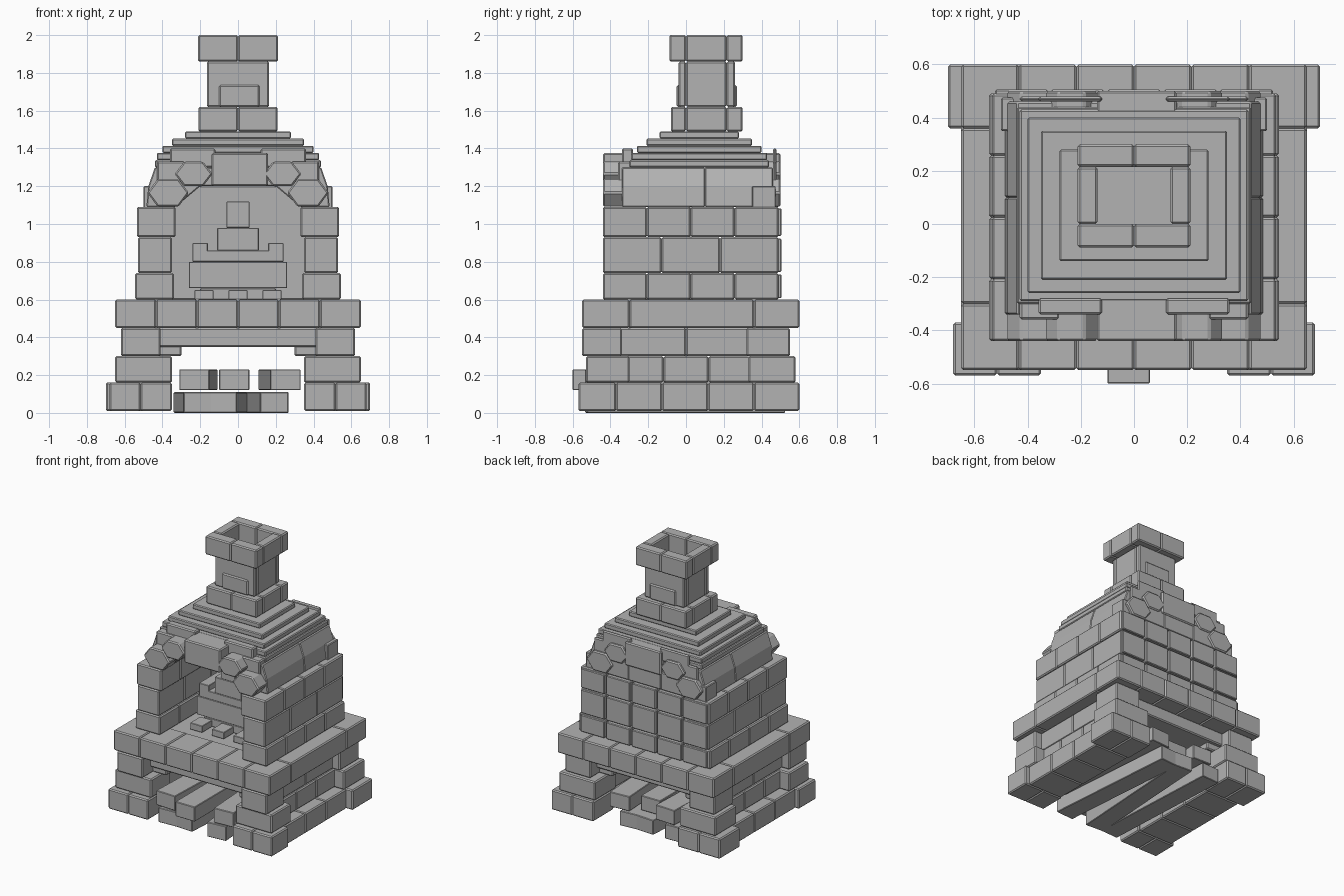
import bpy
import bmesh
from math import cos, sin, pi
from mathutils import Matrix, Vector

cube = bpy.data.objects.get("Cube")
if cube:
    bpy.data.objects.remove(cube)

stone = bpy.data.materials.new("grey stone")
stone.use_nodes = True
GREY = (.45, .45, .45, 1)
stone.diffuse_color = GREY
stone.node_tree.nodes["Principled BSDF"].inputs["Base Color"].default_value = GREY

# Heights where the main stages meet
FOOT, PILLAR, TABLE, HEARTH, SPRING, CROWN = .16, .3, .45, .6, 1.09, 1.3
ROOF, SHAFT, CAP, TOP = 1.49, 1.62, 1.86, 2


class Part:
    """Collects stones into one mesh object, with worn edges."""

    def __init__(self, name):
        self.name = name
        self.bm = bmesh.new()

    def prism(self, outline, y):
        # (x, z) outline pushed along y
        front, back = y
        face = self.bm.faces.new([self.bm.verts.new((px, front, pz)) for px, pz in outline])
        moved = bmesh.ops.extrude_face_region(self.bm, geom=[face])["geom"]
        verts = [v for v in moved if isinstance(v, bmesh.types.BMVert)]
        bmesh.ops.translate(self.bm, verts=verts, vec=Vector((0, back - front, 0)))
        return list(face.verts) + verts

    def box(self, x, y, z):
        left, right = x
        low, high = z
        return self.prism([(left, low), (right, low), (right, high), (left, high)], y)

    def bricks(self, x, y, z, across=1, deep=1):
        # equal stones filling one course
        width, depth = (x[1] - x[0]) / across, (y[1] - y[0]) / deep
        for i in range(across):
            for j in range(deep):
                left, front = x[0] + i * width, y[0] + j * depth
                self.box((left, left + width), (front, front + depth), z)

    def pair(self, x, y, z, across=1, deep=1):
        # the same stones on both sides
        inner, outer = x
        self.bricks((inner, outer), y, z, across, deep)
        self.bricks((-outer, -inner), y, z, across, deep)

    def ring(self, outer, hole, y, hole_y, z, across):
        # hollow square course
        self.bricks((-outer, outer), (y[0], hole_y[0]), z, across)
        self.bricks((-outer, outer), (hole_y[1], y[1]), z, across)
        self.pair((hole, outer), hole_y, z)

    def done(self, bevel=.008):
        bmesh.ops.recalc_face_normals(self.bm, faces=self.bm.faces)
        mesh = bpy.data.meshes.new(self.name)
        self.bm.to_mesh(mesh)
        self.bm.free()
        mesh.materials.append(stone)
        obj = bpy.data.objects.new(self.name, mesh)
        bpy.context.collection.objects.link(obj)
        worn = obj.modifiers.new("worn edges", "BEVEL")
        worn.width = bevel
        worn.segments = 1


# Foot course: corner stones and side runs
part = Part("foot_course")
foot_span = (.01, FOOT)
part.pair(x=(.35, .68), y=(-.57, -.37), z=foot_span, across=2)
part.pair(x=(.35, .7), y=(.36, .6), z=foot_span, across=2)
part.pair(x=(.36, .65), y=(-.37, .36), z=foot_span, deep=3)
part.done()

# Corner pillars
part = Part("corner_pillars")
for y in (-.53, -.3), (.33, .58):
    part.pair(x=(.35, .65), y=y, z=(FOOT, PILLAR))
for y in (-.55, -.34), (.32, .55):
    part.pair(x=(.41, .62), y=y, z=(PILLAR, TABLE))
part.done()

# Recessed side walls below the table
part = Part("lower_side_walls")
between = (-.36, .36)
part.pair(x=(.36, .57), y=between, z=(FOOT, PILLAR), deep=3)
part.pair(x=(.36, .56), y=between, z=(PILLAR, TABLE), deep=2)
part.done()

# Ceiling slab and beams below the table
part = Part("under_table_beams")
part.box(x=(-.42, .42), y=(-.45, .47), z=(.35, TABLE))
part.pair(x=(.3, .42), y=(-.42, .44), z=(PILLAR, .36))
part.done()

# Table slab
part = Part("table_slab")
part.ring(outer=.65, hole=.4, y=(-.55, .6), hole_y=(-.3, .36), z=(TABLE, HEARTH), across=6)
part.box(x=(-.41, .41), y=(-.31, .37), z=(TABLE, HEARTH - .005))
part.done()

# Firewood stored below: two layers of slightly turned beams
part = Part("firewood")
for layer, width, beams in (
    (0, .15, ((-.24, .05), (-.05, -.06), (.15, .08))),
    (.12, .16, ((-.21, -.04), (-.02, 0), (.22, .06))),
):
    for x, turn in beams:
        front = -.6 if turn == 0 else -.53
        beam = part.box(x=(x - width / 2, x + width / 2), y=(front, front + 1.05), z=(layer, layer + .11))
        bmesh.ops.rotate(part.bm, verts=beam, cent=(x, 0, 0), matrix=Matrix.Rotation(turn, 3, "Z"))
part.done(bevel=.004)

# Firebox walls, three courses
part = Part("firebox_walls")
wall_span = (-.44, .49)
low_joint, high_joint = .74, .93
part.pair(x=(.34, .545), y=wall_span, z=(HEARTH, low_joint), deep=4)
part.pair(x=(.35, .53), y=wall_span, z=(low_joint, high_joint), deep=3)
part.pair(x=(.33, .535), y=wall_span, z=(high_joint, SPRING), deep=4)
part.done()

# Back wall with deep joints between separate stones
part = Part("back_wall")
columns, gap = 5, .007
width = 1.06 / columns
joints = (HEARTH, low_joint, high_joint, SPRING)
for low, high in zip(joints, joints[1:]):
    for i in range(columns):
        x = (i - columns / 2) * width
        part.box((x + gap, x + width - gap), (.42, .505), (low + gap, high - gap))
part.bricks(x=(-.4, .4), y=(.42, .49), z=(SPRING, 1.22), across=3)
part.box(x=(-.5, .5), y=(.35, .475), z=(HEARTH, 1.2))
part.done(bevel=.005)

# Vault: hollow lower part, then roof slabs shrinking along a curve
part = Part("vault")
half = [(.485, SPRING), (.475, 1.2), (.44, CROWN), (0, CROWN), (0, 1.2), (.2, 1.2), (.33, SPRING)]
for y in (-.34, .1), (.1, .46):
    for side in (1, -1):
        part.prism([(side * x, z) for x, z in half], y)
steps, middle = 5, .07
rise = (ROOF - CROWN) / steps
for i in range(steps):
    reach = .44 - i * i / 100
    depth = reach - middle
    low = CROWN + i * rise
    part.box((-reach, reach), (middle - depth, middle + depth), (low, low + rise))
part.done(bevel=.006)

# Arch stones, front and back
part = Part("arch_stones")


def hexagon(x, z, wide, tall):
    corners = [i * pi / 3 for i in range(6)]
    return [(x + wide * cos(a), z + tall * sin(a)) for a in corners]


for front, back in (-.44, -.24), (.38, .5):
    y = (front, back)
    for side in (1, -1):
        part.prism(hexagon(side * .37, 1.165, wide=.11, tall=.085), y)
        part.prism(hexagon(side * .235, 1.265, wide=.1, tall=.075), y)
    part.box(x=(-.14, .16), y=y, z=(1.2, 1.375))
    part.pair(x=(.28, .43), y=(front + .08, back - .02), z=(1.22, 1.33))
    part.pair(x=(.12, .36), y=(front + .1, back - .04), z=(CROWN, 1.4))
part.done()

# Blocky fire, narrowing upward, with embers in front
part = Part("fire")
level = HEARTH
for reach, height in (.2, .06), (.26, .14), (.2, .06), (.11, .12), (.06, .14):
    part.box((-reach, reach), (-.12, .12), (level, level + height))
    level += height
part.pair(x=(.16, .24), y=(-.12, .12), z=(.8, .9))
for x in (-.18, 0, .18):
    part.box((x - .05, x + .05), (-.24, -.12), (HEARTH, HEARTH + .05))
part.done(bevel=.003)

# Hollow chimney
flue = (0, .215)
for name, outer, y, z, across in (
    ("chimney_base", .21, (-.08, .3), (ROOF, SHAFT), 2),
    ("chimney_shaft", .165, (-.04, .26), (SHAFT, CAP), 1),
    ("chimney_cap", .212, (-.088, .3), (CAP, TOP), 2),
):
    part = Part(name)
    part.ring(outer, hole=.137, y=y, hole_y=flue, z=z, across=across)
    part.done()
part = Part("chimney_shaft_stones")
for y in (-.05, 0), (.22, .27):
    part.box(x=(-.1, .115), y=y, z=(SHAFT, 1.735))
part.done()
